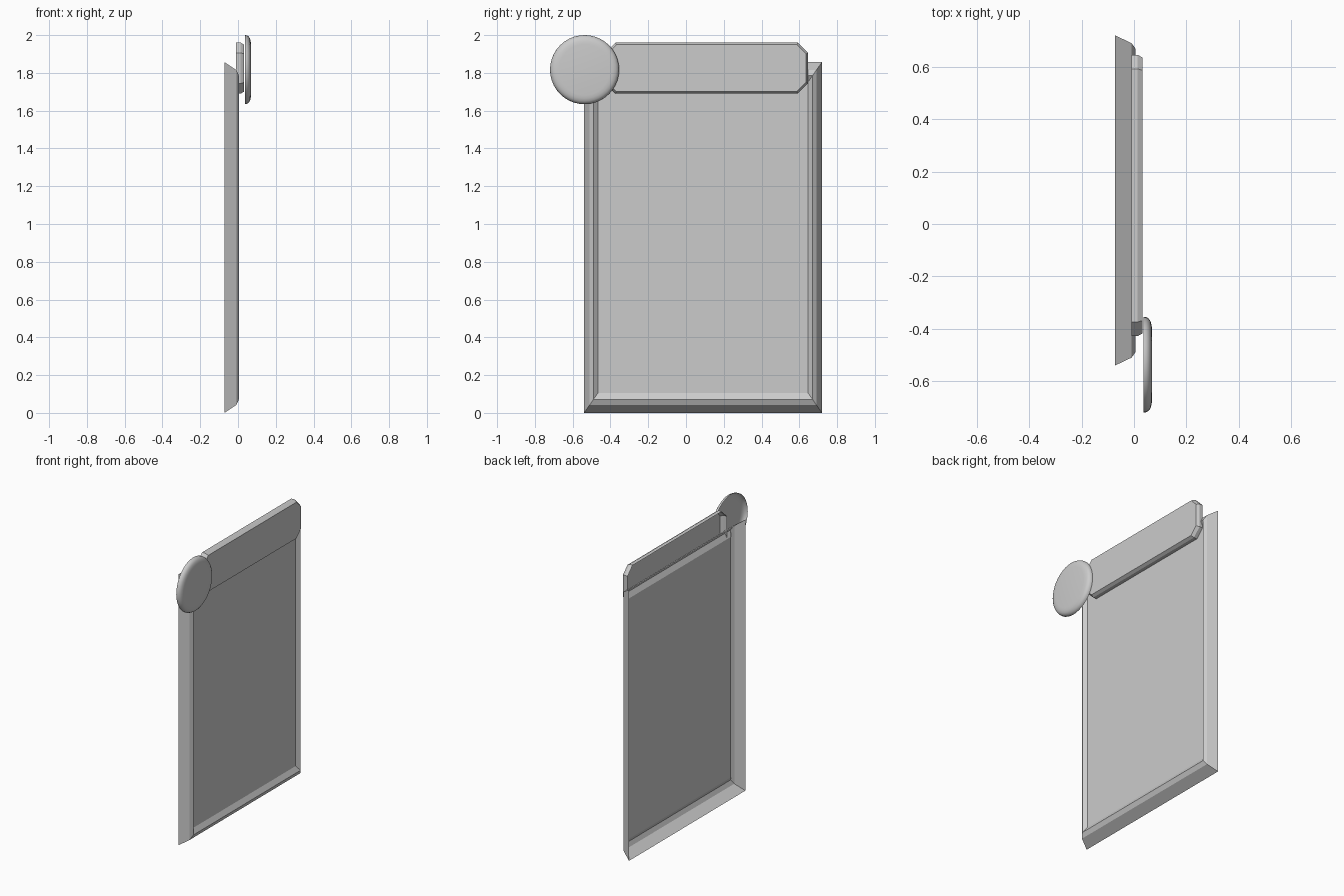
import bpy, bmesh, math

if "Cube" in bpy.data.objects:
    bpy.data.objects.remove(bpy.data.objects["Cube"])


def loft(name, rings, smooth=None):
    """Open-backed shell: bridge rings of (x, y, z) points, cap the last one."""
    bm = bmesh.new()
    rows = [[bm.verts.new(p) for p in ring] for ring in rings]
    n = len(rows[0])
    for a, b in zip(rows, rows[1:]):
        for i in range(n):
            j = (i + 1) % n
            bm.faces.new((a[i], a[j], b[j], b[i]))
    bm.faces.new(rows[-1])
    mesh = bpy.data.meshes.new(name)
    bm.to_mesh(mesh)
    bm.free()
    obj = bpy.data.objects.new(name, mesh)
    bpy.context.collection.objects.link(obj)
    if smooth:
        bpy.ops.object.select_all(action='DESELECT')
        bpy.context.view_layer.objects.active = obj
        obj.select_set(True)
        bpy.ops.object.shade_smooth_by_angle(angle=math.radians(smooth))
    return obj


def rect(x, dy, dz):
    y0, y1, z0, z1 = -0.54 + dy, 0.72 - dy, dz, 1.857 - dz
    return [(x, y0, z0), (x, y1, z0), (x, y1, z1), (x, y0, z1)]


def octagon(x, inset):
    y0, y1, z0, z1 = -0.428 + inset, 0.646 - inset, 1.69 + inset, 1.96 - inset
    c = 0.054 - inset * 0.5
    return [(x, y, z) for y, z in (
        (y0 + c, z0), (y1 - c, z0), (y1, z0 + c), (y1, z1 - c),
        (y1 - c, z1), (y0 + c, z1), (y0, z1 - c), (y0, z0 + c))]


def circle(x, r, n=40):
    return [(x, -0.537 + r * math.cos(2 * math.pi * i / n),
             1.817 + r * math.sin(2 * math.pi * i / n)) for i in range(n)]


# Mitred frame with recessed panel
loft("framed_panel", [rect(-0.072, 0, 0), rect(-0.009, 0.03, 0.042),
                      rect(0.005, 0.05, 0.072), rect(-0.015, 0.074, 0.105)])

# Title plate with clipped corners and bevelled front edge
loft("title_plate", [octagon(-0.01, 0), octagon(0.014, 0), octagon(0.033, 0.011)])

# Round badge with a softened rim
loft("round_badge", [circle(x, r) for x, r in (
    (0.036, 0.183), (0.046, 0.182), (0.056, 0.176),
    (0.063, 0.166), (0.067, 0.152), (0.069, 0.135))], smooth=40)
